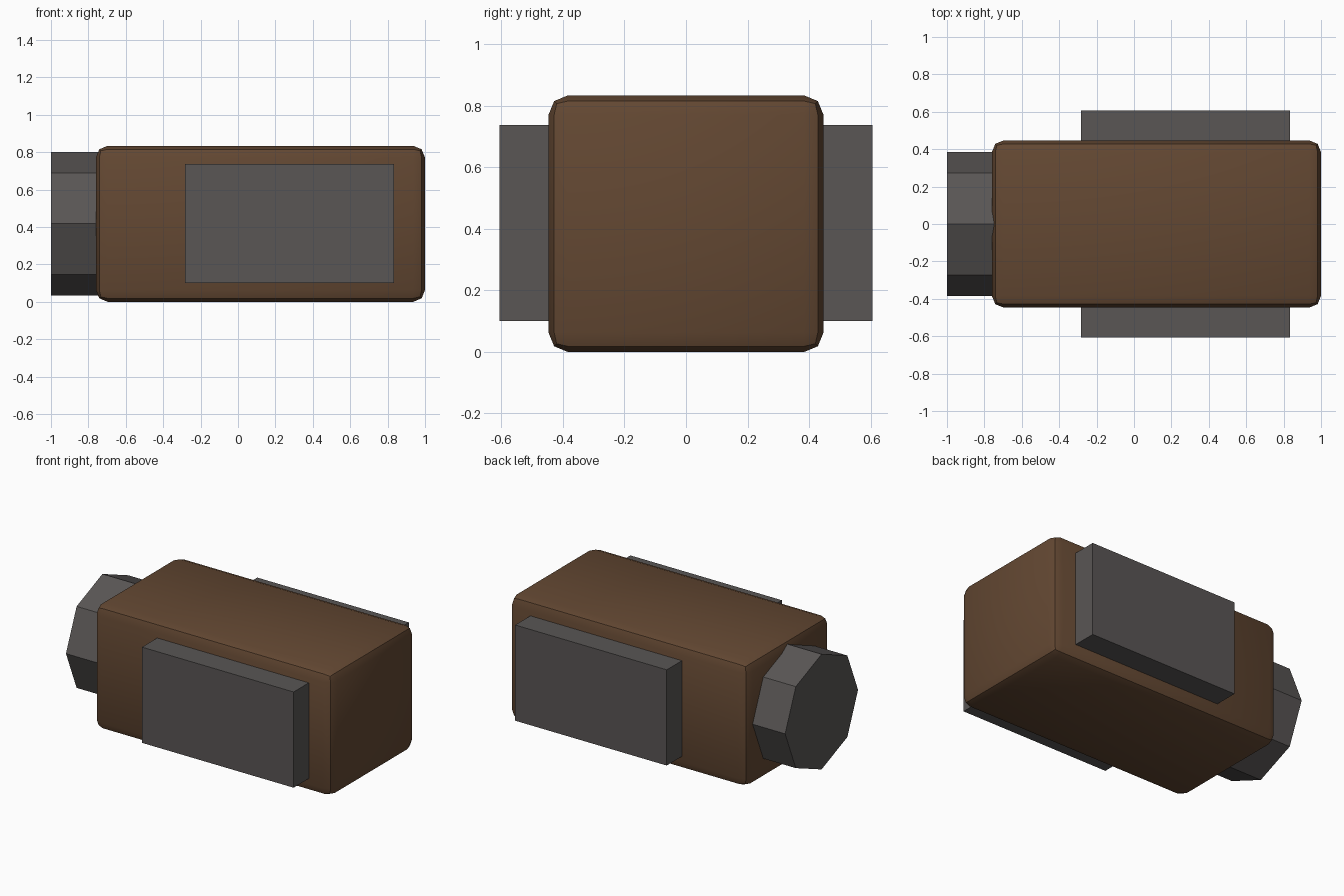
import bpy, math

if "Cube" in bpy.data.objects:
    bpy.data.objects.remove(bpy.data.objects["Cube"])


def material(name, rgb):
    m = bpy.data.materials.new(name)
    m.diffuse_color = (*rgb, 1.0)
    m.use_nodes = True
    m.node_tree.nodes["Principled BSDF"].inputs["Base Color"].default_value = m.diffuse_color
    return m


brown = material("brown", (0.125, 0.064, 0.032))
grey = material("dark grey", (0.100, 0.092, 0.090))


def box(name, lo, hi, mat):
    bpy.ops.mesh.primitive_cube_add(size=1, location=[(a + b) / 2 for a, b in zip(lo, hi)])
    o = bpy.context.object
    o.name = name
    o.scale = [b - a for a, b in zip(lo, hi)]
    bpy.ops.object.transform_apply(location=False, rotation=False, scale=True)
    o.data.materials.append(mat)
    return o


# Main block with softened two-step edges
body = box("body", (-0.76, -0.447, 0.0), (1.0, 0.447, 0.834), brown)
bev = body.modifiers.new("edge_bevel", 'BEVEL')
bev.width = 0.063
bev.segments = 2
bpy.ops.object.modifier_apply(modifier=bev.name)
bpy.ops.object.shade_smooth_by_angle(angle=math.radians(30))

# Flat plates on both long sides
for name, s in (("front_plate", -1), ("back_plate", 1)):
    y = sorted((s * 0.43, s * 0.607))
    box(name, (-0.283, y[0], 0.10), (0.835, y[1], 0.738), grey)

# Eight-sided cap on the left end
bpy.ops.mesh.primitive_cylinder_add(vertices=8, radius=0.384, depth=0.28,
                                    location=(-0.86, 0, 0.418),
                                    rotation=(0, math.pi / 2, 0))
cap = bpy.context.object
cap.name = "end_cap"
cap.data.materials.append(grey)
